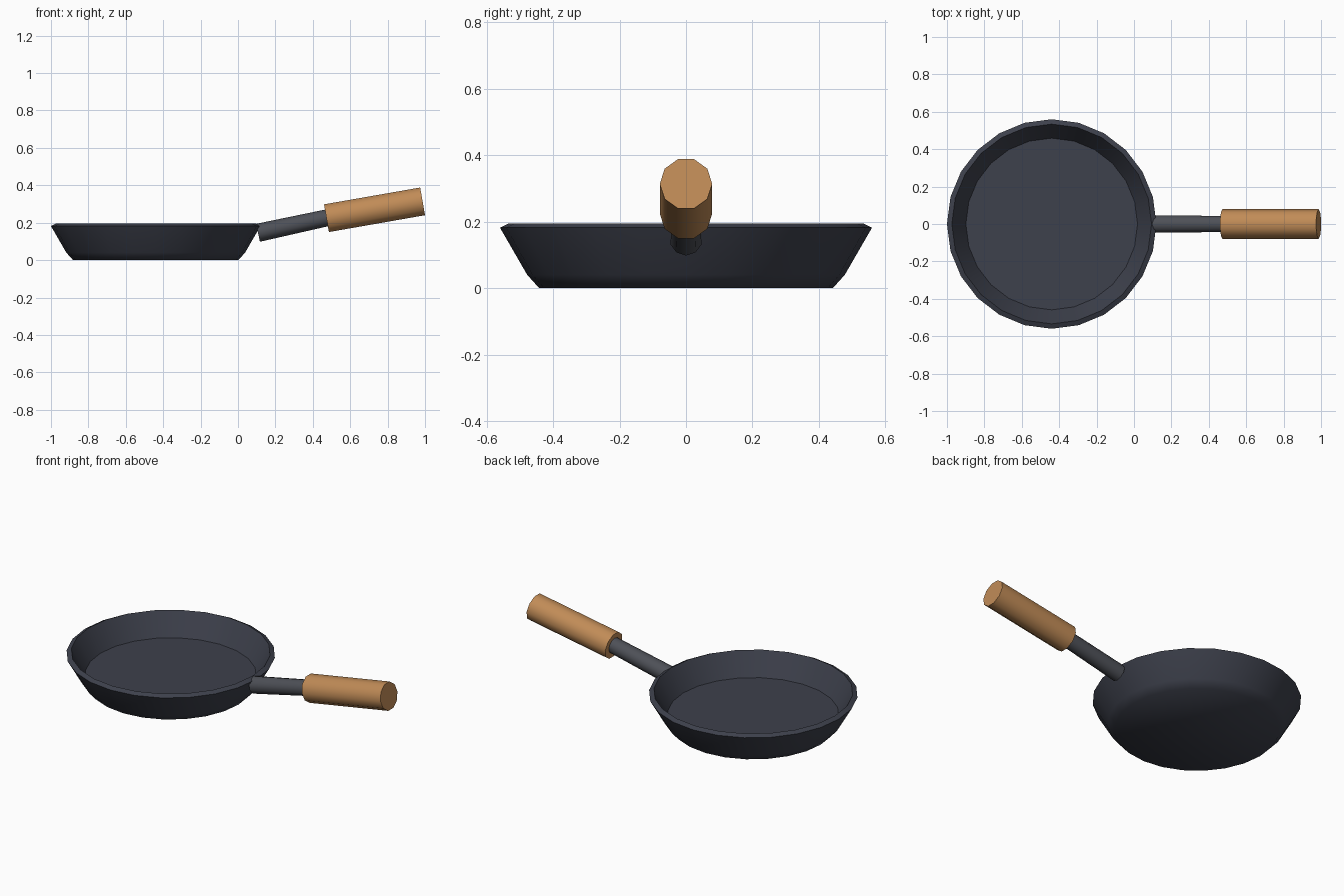
import bpy, bmesh, math
from mathutils import Vector

if "Cube" in bpy.data.objects:
    bpy.data.objects.remove(bpy.data.objects["Cube"])


def material(name, rgb):
    m = bpy.data.materials.new(name)
    m.diffuse_color = (*rgb, 1)
    m.use_nodes = True
    m.node_tree.nodes["Principled BSDF"].inputs["Base Color"].default_value = m.diffuse_color
    return m


def finish(name, bm, mat, angle):
    bmesh.ops.recalc_face_normals(bm, faces=bm.faces)
    me = bpy.data.meshes.new(name)
    bm.to_mesh(me)
    bm.free()
    me.materials.append(mat)
    ob = bpy.data.objects.new(name, me)
    bpy.context.collection.objects.link(ob)
    bpy.ops.object.select_all(action='DESELECT')
    ob.select_set(True)
    bpy.context.view_layer.objects.active = ob
    bpy.ops.object.shade_smooth_by_angle(angle=math.radians(angle))
    return ob


def lathe(name, profile, sides, mat, angle, phase=0.0):
    """Closed solid of revolution about z; first and last rings are capped."""
    bm = bmesh.new()
    rings = []
    for r, z in profile:
        rings.append([bm.verts.new((r * math.cos(phase + math.tau * i / sides),
                                    r * math.sin(phase + math.tau * i / sides), z))
                      for i in range(sides)])
    for a, b in zip(rings, rings[1:]):
        for i in range(sides):
            j = (i + 1) % sides
            bm.faces.new((a[i], a[j], b[j], b[i]))
    bm.faces.new(rings[0])
    bm.faces.new(rings[-1])
    return finish(name, bm, mat, angle)


def rod(name, start, end, r1, r2, mat, phase):
    """Ten-sided rod between two points in the y = 0 plane."""
    start, end = Vector(start), Vector(end)
    d = end - start
    ob = lathe(name, [(r1, 0), (r2, d.length)], 10, mat, 40, phase)
    ob.location = start
    ob.rotation_euler = (0, math.atan2(d.x, d.z), 0)
    return ob


iron = material("dark_iron", (0.047, 0.052, 0.072))
steel = material("grey_steel", (0.075, 0.08, 0.095))
wood = material("wood", (0.53, 0.26, 0.095))

# pan: outer wall, tilted rim, inner wall, flat floor
pan = lathe("pan_body",
            [(0.442, 0), (0.478, 0.04), (0.56, 0.182), (0.534, 0.195), (0.459, 0.064)],
            24, iron, 52)
pan.location.x = -0.44

# handle shank and wooden grip, both tilted upwards
rod("handle_shank", (0.107, 0, 0.146), (0.49, 0, 0.229), 0.049, 0.045, steel, 0)
rod("handle_grip", (0.473, 0, 0.224), (0.987, 0, 0.314), 0.079, 0.079, wood, math.pi / 2)
